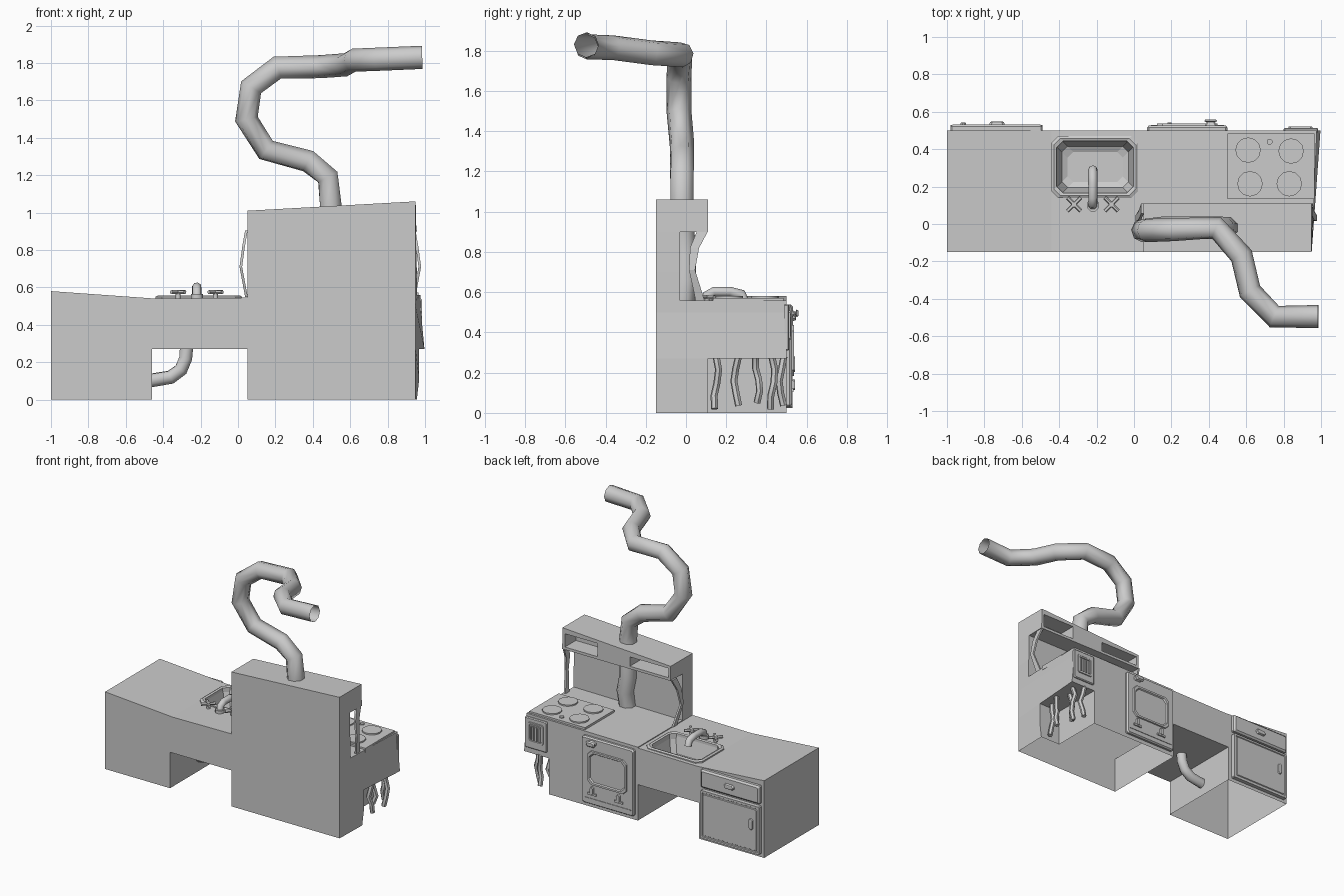
import bpy, bmesh
from math import sin, cos, pi, radians
from mathutils import Vector

if "Cube" in bpy.data.objects:
    bpy.data.objects.remove(bpy.data.objects["Cube"])


def loft(name, rings, caps=(True, True), smooth=False):
    """Skin a list of equal-length vertex rings."""
    bm = bmesh.new()
    vs = [[bm.verts.new(p) for p in r] for r in rings]
    n = len(vs[0])
    for a, b in zip(vs, vs[1:]):
        for i in range(n):
            bm.faces.new((a[i], a[(i + 1) % n], b[(i + 1) % n], b[i]))
    if caps[0]:
        bm.faces.new(vs[0][::-1])
    if caps[1]:
        bm.faces.new(vs[-1])
    bmesh.ops.recalc_face_normals(bm, faces=bm.faces)
    me = bpy.data.meshes.new(name)
    bm.to_mesh(me)
    bm.free()
    ob = bpy.data.objects.new(name, me)
    bpy.context.collection.objects.link(ob)
    if smooth:
        bpy.ops.object.select_all(action='DESELECT')
        ob.select_set(True)
        bpy.context.view_layer.objects.active = ob
        bpy.ops.object.shade_smooth_by_angle(angle=radians(50))
    return ob


def tube(name, path, r, n=8, caps=(True, True), smooth=True):
    pts = [Vector(p) for p in path]
    nrm, rings = None, []
    for i, p in enumerate(pts):
        t = Vector((0, 0, 0))
        if i:
            t += (p - pts[i - 1]).normalized()
        if i < len(pts) - 1:
            t += (pts[i + 1] - p).normalized()
        t.normalize()
        if nrm is None:
            nrm = t.orthogonal()
        nrm = (nrm - t * nrm.dot(t)).normalized()
        b = t.cross(nrm)
        rings.append([p + r * (cos(a) * nrm + sin(a) * b)
                      for a in [2 * pi * (k + .5) / n for k in range(n)]])
    return loft(name, rings, caps, smooth)


def octo(x0, x1, y0, y1, c):
    return [(x0 + c, y0), (x1 - c, y0), (x1, y0 + c), (x1, y1 - c),
            (x1 - c, y1), (x0 + c, y1), (x0, y1 - c), (x0, y0 + c)]


def box(name, x0, x1, y0, y1, z0, z1):
    sq = [(x0, y0), (x1, y0), (x1, y1), (x0, y1)]
    return loft(name, [[(x, y, z) for x, y in sq] for z in (z0, z1)])


def plate(name, x0, x1, z0, z1, steps, c=.01):
    """Vertical octagonal panel facing +y; steps are (inset, y) rings."""
    return loft(name, [[(x, y, z) for x, z in octo(x0 + i, x1 - i, z0 + i, z1 - i, c)]
                       for i, y in steps])


# Main carcass: one front profile, then carved
prof = [(-1, 0), (-.46, 0), (-.46, .27), (.05, .27), (.05, 0), (.965, 0), (.997, .27),
        (.975, .5), (.982, .7), (.965, .9), (.95, 1.06), (.05, 1.01), (.05, .545),
        (-.44, .54), (-1, .58)]
body = loft("kitchen_carcass", [[(min(x, .95) if y < 0 else x, y, z) for x, z in prof]
                                for y in (-.15, .5)])

side = [(-.03, .55), (.7, .55), (.7, 1.3), (.11, 1.3), (.11, .9), (-.03, .9)]
cutters = [loft("cut_counter", [[(x, y, z + (dz if z < .6 else 0)) for y, z in side]
                                for x, dz in ((-.1, 0), (1.2, .012))]),
           box("cut_shelf_a", .07, .39, -.02, .2, .92, .99),
           box("cut_shelf_b", .66, .93, -.02, .2, .92, 1.02),
           box("cut_under_stove", .79, 1.2, .11, .7, -.1, .27),
           loft("cut_bowl", [[(x, y, z) for x, y in octo(-.415 + i, 0 - i, .165 + i, .445 - i, .03)]
                             for i, z in ((.06, .4), (.03, .415), (0, .54), (0, .7))])]
bpy.context.view_layer.objects.active = body
for c in cutters:
    c.hide_render = True
    m = body.modifiers.new("cut", 'BOOLEAN')
    m.operation, m.solver, m.object = 'DIFFERENCE', 'EXACT', c
    bpy.ops.object.modifier_apply(modifier=m.name)
for c in cutters:
    bpy.data.objects.remove(c)

# Undersides of the cabinets are open
bm = bmesh.new()
bm.from_mesh(body.data)
bmesh.ops.delete(bm, geom=[f for f in bm.faces if all(v.co.z < .001 for v in f.verts)],
                 context='FACES')
bm.to_mesh(body.data)
bm.free()

# Sink rim, tap and handles
loft("sink_rim", [[(x, y, z) for x, y in octo(-.44 + i, .022 - i, .14 + i, .47 - i, .035)]
                  for i, z in ((0, .53), (0, .55), (.012, .557), (.026, .552), (.028, .5))],
     (False, False))
tube("tap_base", [(-.22, .1, .54), (-.22, .1, .565)], .035)
tube("tap_spout", [(-.22, .1, .55), (-.22, .105, .585), (-.22, .14, .602), (-.22, .22, .602),
                   (-.22, .275, .59), (-.22, .29, .55)], .025)
for x in (-.32, -.12):
    tube("tap_stem", [(x, .105, .54), (x, .105, .585)], .014)
    for s in (1, -1):
        d = .036
        tube("tap_cross", [(x - d, .105 - d * s, .575), (x + d, .105 + d * s, .575)], .011, 6)

# Drain pipe under the sink
tube("drain_pipe", [(-.275, .2, .28), (-.28, .2, .22), (-.305, .2, .16), (-.36, .2, .12),
                    (-.48, .2, .1)], .038)

# Exhaust hose
tube("exhaust_hose_lower", [(.495, -.015, .54), (.51, -.005, .66), (.485, -.005, .78),
                            (.495, -.015, .92)], .06)
tube("exhaust_hose", [(.495, -.02, 1.0), (.495, -.02, 1.05), (.48, -.02, 1.19),
                      (.375, -.02, 1.275), (.15, -.02, 1.335), (.045, -.035, 1.5),
                      (.07, -.035, 1.67), (.21, -.03, 1.775), (.44, -.02, 1.78),
                      (.575, -.17, 1.79), (.62, -.36, 1.815), (.75, -.495, 1.82),
                      (.985, -.495, 1.83)], .062, caps=(True, False))

# Bowed shelf brackets
spine = [(.055, .11, .905, 0), (.02, .065, .82, .015), (.015, .045, .71, .03), (.05, .095, .55, 0)]
for x, s in ((.052, -1), (.935, 1)):
    loft("shelf_bracket", [[(x + s * d, y0, z), (x + s * d, y1, z),
                            (x + s * (d + .014), y1, z), (x + s * (d + .014), y0, z)]
                           for y0, y1, z, d in spine])

# Stove top
box("stove_plate", .5, .965, .135, .485, .54, .572)
for x, y in ((.61, .395), (.84, .39), (.62, .215), (.83, .215)):
    tube("burner", [(x, y, .57), (x, y, .582)], .068, 12)
tube("stove_light", [(.725, .44, .57), (.725, .44, .582)], .016)

# Oven door with window frame, hinges and latch
plate("oven_door", .07, .5, .03, .53, [(0, .5), (0, .515), (.008, .526)])
plate("oven_window", .12, .45, .18, .44,
      [(0, .52), (.004, .536), (.018, .536), (.024, .527)], .03)
plate("oven_latch", .375, .445, .475, .515, [(0, .52), (.012, .545), (0, .55), (.008, .56)], .008)
for x in (.19, .41):
    plate("oven_hinge", x - .015, x + .015, .11, .17, [(0, .52), (.004, .542)], .008)
    box("oven_hinge_arm", x - .035, x + .035, .52, .535, .105, .12)
box("oven_trim", .09, .48, .52, .53, .07, .078)

# Drawer and cupboard door
plate("drawer_front", -.98, -.49, .405, .54, [(0, .5), (0, .52), (.012, .532)], .006)
plate("drawer_handle", -.775, -.69, .455, .495, [(0, .53), (.006, .545), (.012, .547)], .012)
plate("cupboard_door", -.98, -.49, .025, .385,
      [(0, .5), (0, .53), (.014, .53), (.018, .524), (.024, .524), (.028, .53)], .006)
plate("cupboard_handle", -.93, -.895, .2, .285, [(0, .525), (.004, .541), (.01, .543)], .01)

# Vent panel beside the oven
plate("vent_panel", .8, .985, .31, .54, [(0, .49), (0, .507), (.006, .513)], .006)
plate("vent_frame", .825, .955, .36, .51, [(0, .51), (.002, .52), (.012, .52), (.014, .514)])
for i in range(4):
    x = .85 + i * .024
    box("vent_bar", x, x + .01, .51, .522, .38, .48)
box("vent_top_bar", .845, .935, .51, .522, .485, .495)

# Loose hoses dangling under the stove
for i, y in enumerate((.15, .25, .355, .43, .475)):
    x = (.89, .93, .88, .93, .88)[i]
    tube("loose_hose", [(x + .012 * sin(2 * k + i), y + .012 * sin(1.4 * k + 2 * i),
                         .28 - k * (.065 - .004 * (i % 3))) for k in range(5)], .018, 6)
